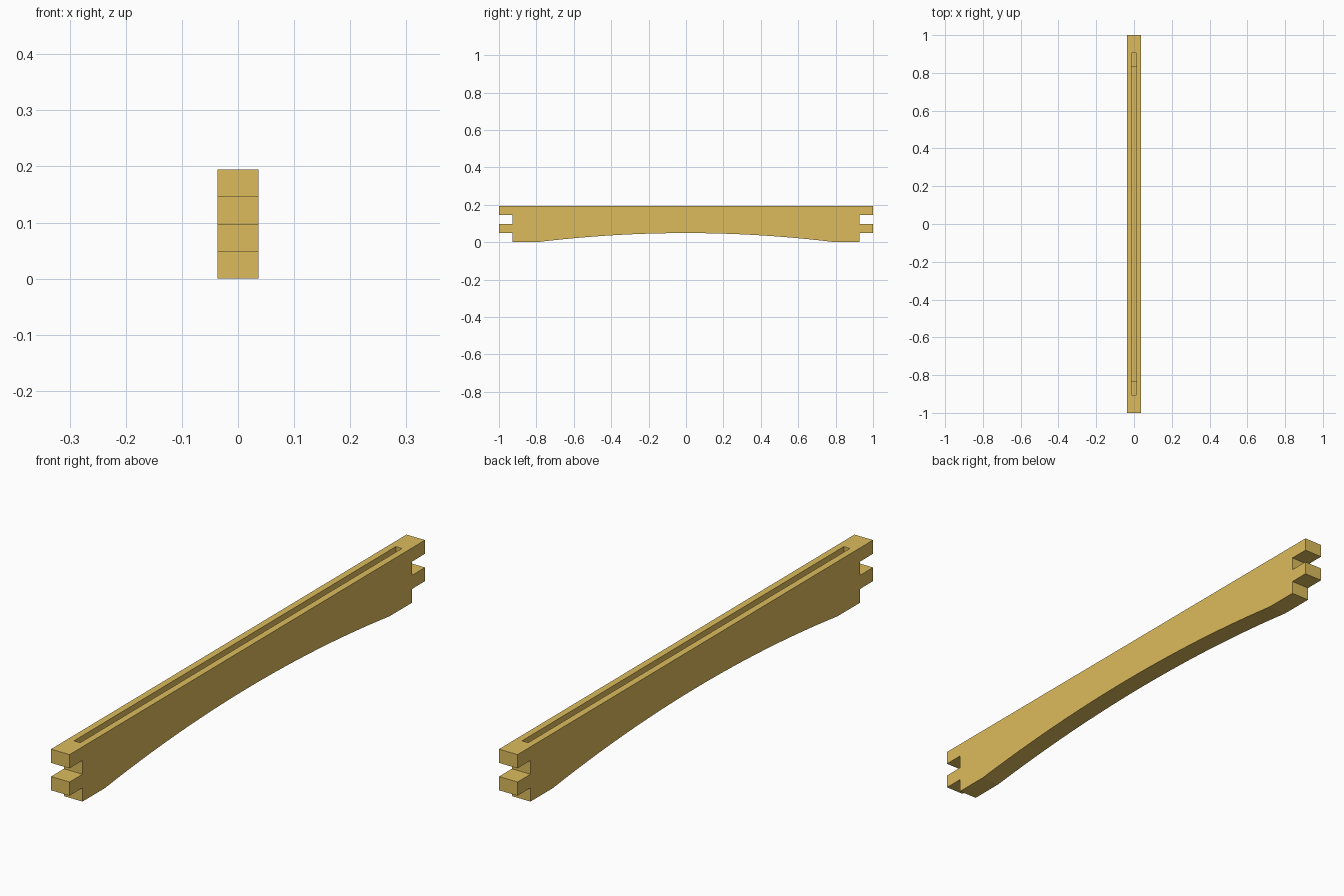
import bpy, bmesh, math

if "Cube" in bpy.data.objects:
    bpy.data.objects.remove(bpy.data.objects["Cube"])

HALF_W = 0.0365          # half thickness of the rail
H = 0.195                # rail height
STEP = H / 4             # height of one finger of the end joint
SHOULDER = 0.927         # where the notches stop
ARCH_Y, ARCH_RISE = 0.80, 0.049
SEGMENTS = 24


def extrude_profile(name, points, half_width):
    """Extrude a (y, z) outline symmetrically along x."""
    bm = bmesh.new()
    face = bm.faces.new([bm.verts.new((-half_width, y, z)) for y, z in points])
    new = bmesh.ops.extrude_face_region(bm, geom=[face])["geom"]
    verts = [v for v in new if isinstance(v, bmesh.types.BMVert)]
    bmesh.ops.translate(bm, verts=verts, vec=(2 * half_width, 0, 0))
    bmesh.ops.recalc_face_normals(bm, faces=bm.faces)
    mesh = bpy.data.meshes.new(name)
    bm.to_mesh(mesh)
    bm.free()
    obj = bpy.data.objects.new(name, mesh)
    bpy.context.collection.objects.link(obj)
    return obj


# Rail outline: right finger joint, mirrored left joint, arched underside
right = [(SHOULDER, 0), (SHOULDER, STEP), (1, STEP), (1, 2 * STEP),
         (SHOULDER, 2 * STEP), (SHOULDER, 3 * STEP), (1, 3 * STEP), (1, H)]
left = [(-y, z) for y, z in reversed(right)]
radius = (ARCH_Y ** 2 + ARCH_RISE ** 2) / (2 * ARCH_RISE)
sweep = math.asin(ARCH_Y / radius)
arch = []
for i in range(SEGMENTS + 1):
    a = sweep * (2 * i / SEGMENTS - 1)
    arch.append((radius * math.sin(a), ARCH_RISE - radius * (1 - math.cos(a))))
rail = extrude_profile("arched_rail", right + left + arch, HALF_W)

# Long groove in the top edge, with a shallower step at each end
side = [(0.83, 2 * STEP), (0.83, 3 * STEP), (0.905, 3 * STEP), (0.905, H + 0.05)]
groove = extrude_profile("groove_cutter",
                         side + [(-y, z) for y, z in reversed(side)], HALF_W / 3)
groove.hide_render = True

cut = rail.modifiers.new("groove", "BOOLEAN")
cut.operation = "DIFFERENCE"
cut.solver = "EXACT"
cut.object = groove
bpy.context.view_layer.objects.active = rail
rail.select_set(True)
bpy.ops.object.modifier_apply(modifier=cut.name)
bpy.data.objects.remove(groove)

# Smooth the arch, keep the joints crisp
bpy.ops.object.shade_smooth_by_angle(angle=math.radians(5))

# Wood colour
wood = bpy.data.materials.new("wood")
wood.diffuse_color = (0.72, 0.50, 0.11, 1)
wood.use_nodes = True
wood.node_tree.nodes["Principled BSDF"].inputs["Base Color"].default_value = wood.diffuse_color
rail.data.materials.clear()
rail.data.materials.append(wood)
